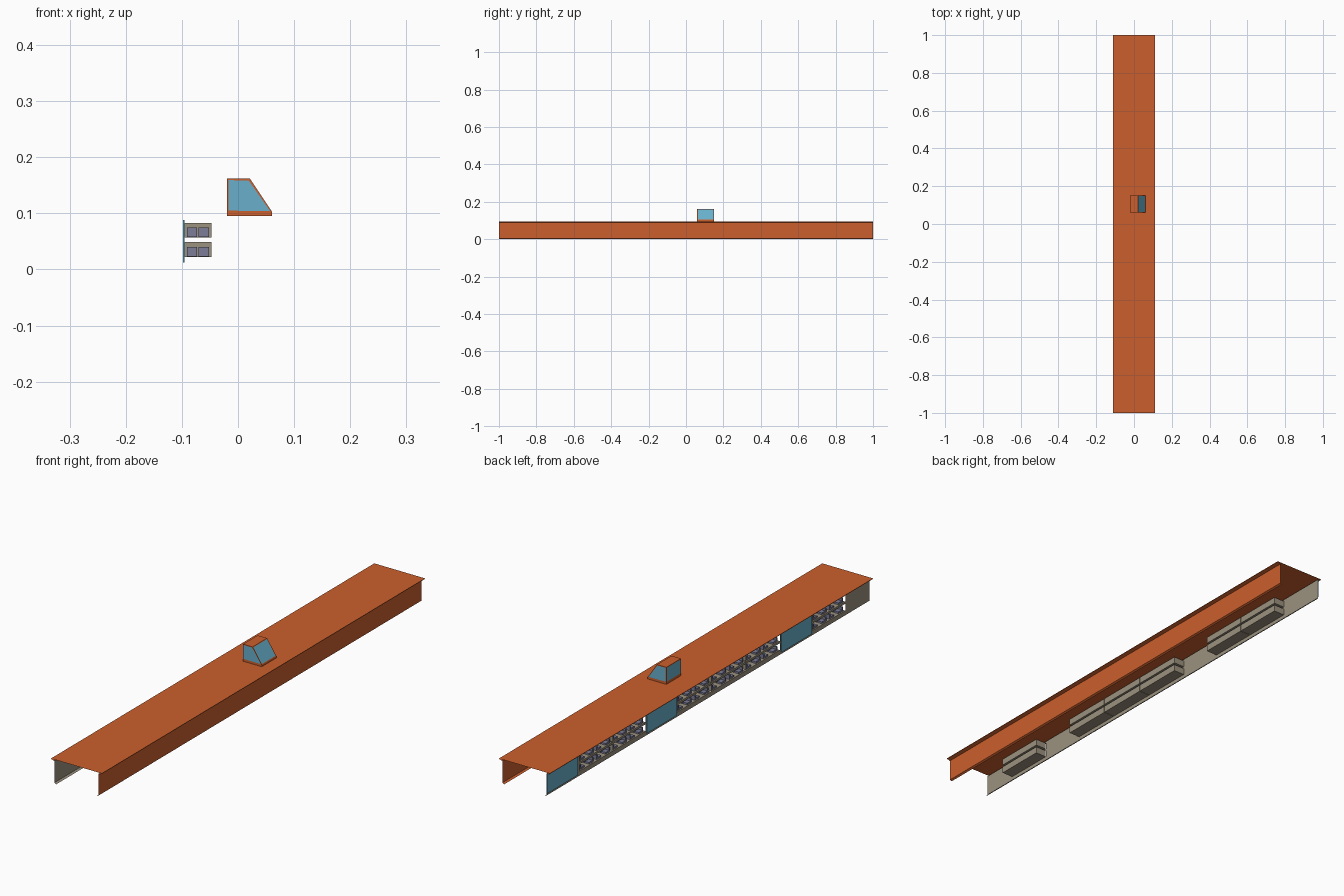
import bpy, bmesh

if "Cube" in bpy.data.objects:
    bpy.data.objects.remove(bpy.data.objects["Cube"])


def material(name, rgb):
    m = bpy.data.materials.new(name)
    m.diffuse_color = (*rgb, 1)
    m.use_nodes = True
    m.node_tree.nodes["Principled BSDF"].inputs["Base Color"].default_value = m.diffuse_color
    return m


ORANGE = material("orange paint", (0.60, 0.115, 0.026))
BEIGE = material("beige lining", (0.33, 0.285, 0.21))
PURPLE = material("purple fabric", (0.20, 0.20, 0.31))
GLASS = material("blue glass", (0.14, 0.43, 0.60))


def finish(name, bm, *mats):
    me = bpy.data.meshes.new(name)
    bm.to_mesh(me)
    bm.free()
    for m in mats:
        me.materials.append(m)
    ob = bpy.data.objects.new(name, me)
    bpy.context.collection.objects.link(ob)
    return ob


def add_box(bm, x0, x1, y0, y1, z0, z1, skip=()):
    """Box whose faces pointing along the skipped directions are left open."""
    vs = bmesh.ops.create_cube(bm, size=1)["verts"]
    for v in vs:
        v.co = (x1 if v.co.x > 0 else x0, y1 if v.co.y > 0 else y0, z1 if v.co.z > 0 else z0)
    faces = {f for v in vs for f in v.link_faces}
    bm.normal_update()
    names = ("x", "y", "z")
    for f in faces:
        for i in range(3):
            if abs(f.normal[i]) > 0.9 and ("+" if f.normal[i] > 0 else "-") + names[i] in skip:
                bmesh.ops.delete(bm, geom=[f], context="FACES_ONLY")
                break
        else:
            continue


def sheet(name, profile, mat):
    """Thin skin swept along the length of the car."""
    bm = bmesh.new()
    rows = [[bm.verts.new((x, y, z)) for x, z in profile] for y in (-1, 1)]
    for i in range(len(profile) - 1):
        bm.faces.new((rows[0][i], rows[1][i], rows[1][i + 1], rows[0][i + 1]))
    return finish(name, bm, mat)


W = 0.095
# Roof skin with narrow eaves, right wall with a turned-in sill
sheet("roof", [(-W, 0.089), (-0.11, 0.093), (-0.11, 0.095), (0.11, 0.095), (0.11, 0.093), (W, 0.089)], ORANGE)
sheet("right_wall", [(W, 0.089), (W, 0.004), (W - 0.008, 0)], ORANGE)
sheet("left_sill", [(-W, 0.004), (-W + 0.008, 0)], BEIGE)

# Bays and glass panels along the left side
bays = [(0.59, 0.795), (0.385, 0.59), (-0.02, 0.19), (-0.235, -0.02), (-0.445, -0.235), (-0.85, -0.645)]
panels = [(0.807, 0.998), (0.195, 0.38), (-0.64, -0.452)]
decks = [(0.022, 0.049), (0.057, 0.083)]

# Left wall, left open where the bays are
bm = bmesh.new()
ys = sorted({-1, 1} | {y for b in bays for y in b})
zs = [0.004] + [z for d in decks for z in d] + [0.09]
for y0, y1 in zip(ys, ys[1:]):
    for z0, z1 in zip(zs, zs[1:]):
        if (y0, y1) in bays and (z0, z1) in decks:
            continue
        bm.faces.new([bm.verts.new((-W, y, z)) for y, z in ((y0, z0), (y0, z1), (y1, z1), (y1, z0))])
bmesh.ops.remove_doubles(bm, verts=bm.verts, dist=1e-5)
finish("left_wall", bm, BEIGE)

# Glass panels
bm = bmesh.new()
for y0, y1 in panels:
    add_box(bm, -0.098, -0.0955, y0, y1, 0.012, 0.088)
finish("side_glass", bm, GLASS)

# Compartments open to the outside and the front, with seats
shell, seats = bmesh.new(), bmesh.new()
for y0, y1 in bays:
    for z0, z1 in decks:
        add_box(shell, -W, -0.047, y0, y1 - 0.002, z0, z1, skip=("-x", "-y"))
        for k in range(4):
            c = y0 + (y1 - y0) * (k + 0.5) / 4
            s = 1 if k % 2 else -1          # seats face each other in pairs
            for x0, x1 in ((-0.091, -0.073), (-0.070, -0.052)):
                a, b = sorted((c + s * 0.010, c + s * 0.016))
                add_box(seats, x0, x1, a, b, z0 + 0.001, z0 + 0.018)
                a, b = sorted((c - s * 0.012, c + s * 0.010))
                add_box(seats, x0, x1, a, b, z0 + 0.001, z0 + 0.008)
finish("compartments", shell, BEIGE)
finish("seats", seats, PURPLE)

# Lookout cabin on the roof: base and glazed upper part
bm = bmesh.new()
add_box(bm, -0.02, 0.061, 0.06, 0.15, 0.095, 0.102)
finish("cabin_base", bm, ORANGE)

bm = bmesh.new()
outline = [(-0.02, 0.102), (0.061, 0.102), (0.021, 0.162), (-0.02, 0.162)]
face = bm.faces.new([bm.verts.new((x, 0.06, z)) for x, z in outline])
ext = bmesh.ops.extrude_face_region(bm, geom=[face])["geom"]
for v in ext:
    if isinstance(v, bmesh.types.BMVert):
        v.co.y = 0.15
bmesh.ops.recalc_face_normals(bm, faces=bm.faces)
glazed = [f for f in bm.faces if abs(f.normal.z) < 0.9]
bmesh.ops.inset_individual(bm, faces=glazed, thickness=0.004)
for f in glazed:
    f.material_index = 1
finish("cabin", bm, ORANGE, GLASS)
